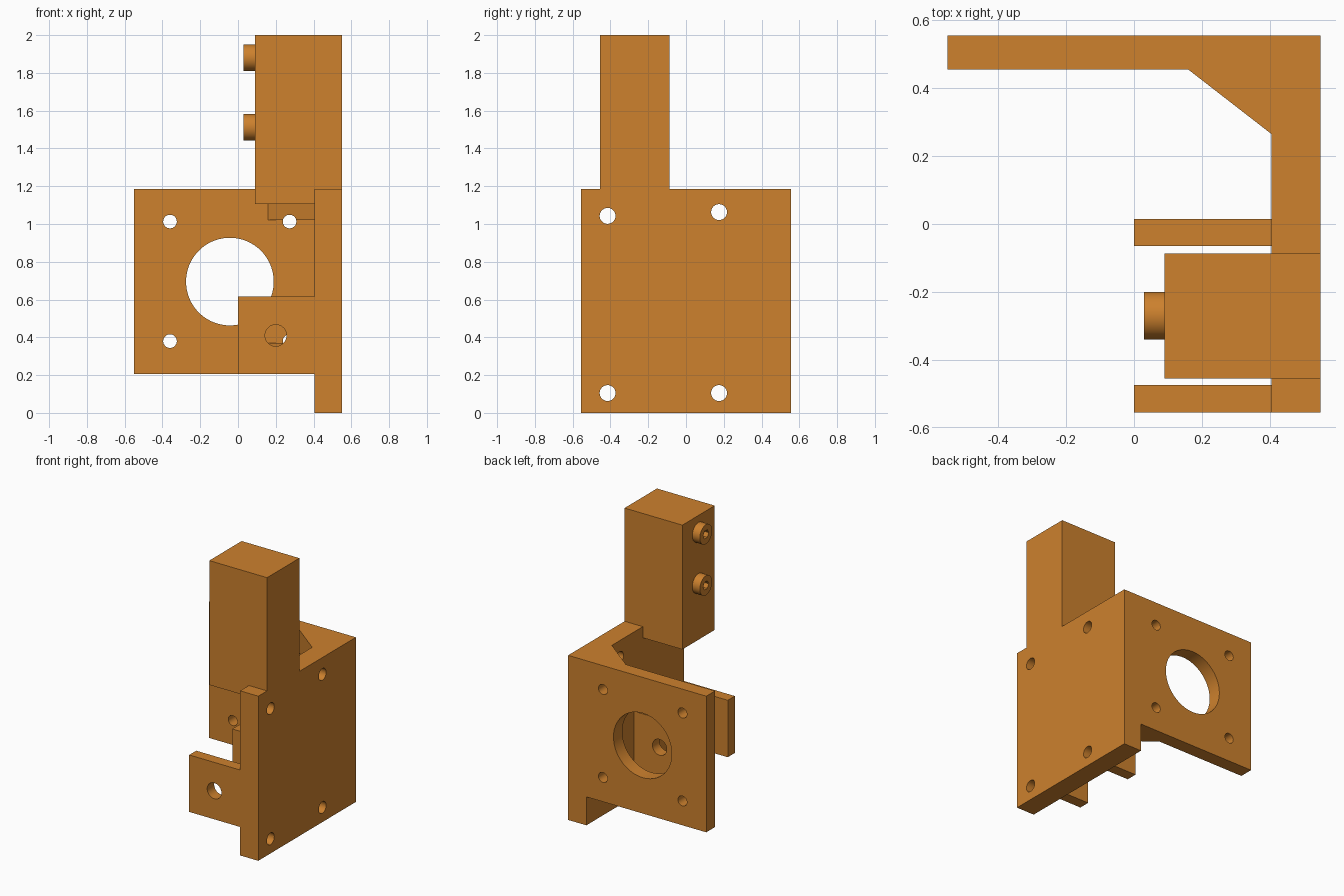
import bpy, bmesh, math
from mathutils import Matrix, Vector

default = bpy.data.objects.get("Cube")
if default:
    bpy.data.objects.remove(default, do_unlink=True)

orange = bpy.data.materials.new("burnt orange")
orange.use_nodes = True
colour = (0.61, 0.22, 0.027, 1)
orange.diffuse_color = colour
orange.node_tree.nodes["Principled BSDF"].inputs["Base Color"].default_value = colour


def finish(name, bm):
    bmesh.ops.recalc_face_normals(bm, faces=bm.faces)
    mesh = bpy.data.meshes.new(name)
    bm.to_mesh(mesh)
    bm.free()
    mesh.materials.append(orange)
    obj = bpy.data.objects.new(name, mesh)
    bpy.context.collection.objects.link(obj)
    return obj


def prism(name, outline, z0, z1):
    """Extrude an xy outline from z0 to z1."""
    bm = bmesh.new()
    face = bm.faces.new([bm.verts.new((x, y, z0)) for x, y in outline])
    top = bmesh.ops.extrude_face_region(bm, geom=[face])["geom"]
    bmesh.ops.translate(bm, vec=(0, 0, z1 - z0),
                        verts=[v for v in top if isinstance(v, bmesh.types.BMVert)])
    return finish(name, bm)


def box(name, x0, x1, y0, y1, z0, z1):
    return prism(name, [(x0, y0), (x1, y0), (x1, y1), (x0, y1)], z0, z1)


def rod(name, axis, centre, radius, length, sides=48):
    bm = bmesh.new()
    turn = Vector((0, 0, 1)).rotation_difference(Vector(axis)).to_matrix().to_4x4()
    bmesh.ops.create_cone(bm, cap_ends=True, segments=sides, radius1=radius,
                          radius2=radius, depth=length,
                          matrix=Matrix.Translation(centre) @ turn)
    return finish(name, bm)


def combine(target, tool, operation):
    """Apply a boolean and remove the helper."""
    tool.hide_render = True
    mod = target.modifiers.new(operation.lower(), 'BOOLEAN')
    mod.operation, mod.object, mod.solver = operation, tool, 'EXACT'
    bpy.context.view_layer.objects.active = target
    bpy.ops.object.modifier_apply(modifier=mod.name)
    bpy.data.objects.remove(tool, do_unlink=True)


def smooth(obj):
    bpy.ops.object.select_all(action='DESELECT')
    obj.select_set(True)
    bpy.context.view_layer.objects.active = obj
    bpy.ops.object.shade_smooth_by_angle(angle=math.radians(30))


X, Y = (1, 0, 0), (0, 1, 0)
INNER = 0.405    # inner face of the side plate
EMBED = 0.48     # depth to which joined parts run into the side plate

# Upright side plate with the rear motor plate, lugs and tower fused on
bracket = box("bracket", INNER, 0.55, -0.555, 0.555, 0, 1.185)
combine(bracket, box("motor_plate", -0.55, EMBED, 0.455, 0.555, 0.205, 1.185), 'UNION')

# Corner gussets at the top and bottom of the motor plate
for z0, z1 in ((0.205, 0.37), (1.02, 1.185)):
    outline = [(0.16, 0.455), (INNER, 0.265), (EMBED, 0.265), (EMBED, 0.51), (0.16, 0.51)]
    combine(bracket, prism("gusset", outline, z0, z1), 'UNION')

# Pair of pivot lugs
for y0 in (-0.555, -0.065):
    combine(bracket, box("lug", 0, EMBED, y0, y0 + 0.08, 0.205, 0.615), 'UNION')

# Tower block
combine(bracket, box("tower", 0.09, 0.55, -0.455, -0.087, 1.105, 2), 'UNION')

# Motor opening and its four screw holes
combine(bracket, rod("opening", Y, (-0.043, 0.5, 0.695), 0.232, 0.3, 96), 'DIFFERENCE')
for x in (-0.36, 0.273):
    for z in (0.38, 1.013):
        combine(bracket, rod("motor_hole", Y, (x, 0.4, z), 0.036, 0.6), 'DIFFERENCE')

# Pivot hole through both lugs
combine(bracket, rod("pivot_hole", Y, (0.2, -0.27, 0.41), 0.057, 0.7), 'DIFFERENCE')

# Mounting holes in the side plate
for y, z in ((-0.415, 0.105), (0.175, 0.105), (-0.415, 1.043), (0.175, 1.063)):
    combine(bracket, rod("mount_hole", X, (0.48, y, z), 0.042, 0.22), 'DIFFERENCE')
smooth(bracket)

# Socket-head screws on the tower
for name, z in (("lower_screw", 1.512), ("upper_screw", 1.88)):
    screw = rod(name, X, (0.065, -0.27, z), 0.07, 0.07)
    combine(screw, rod("socket", X, (0.04, -0.27, z), 0.032, 0.06, 6), 'DIFFERENCE')
    smooth(screw)
